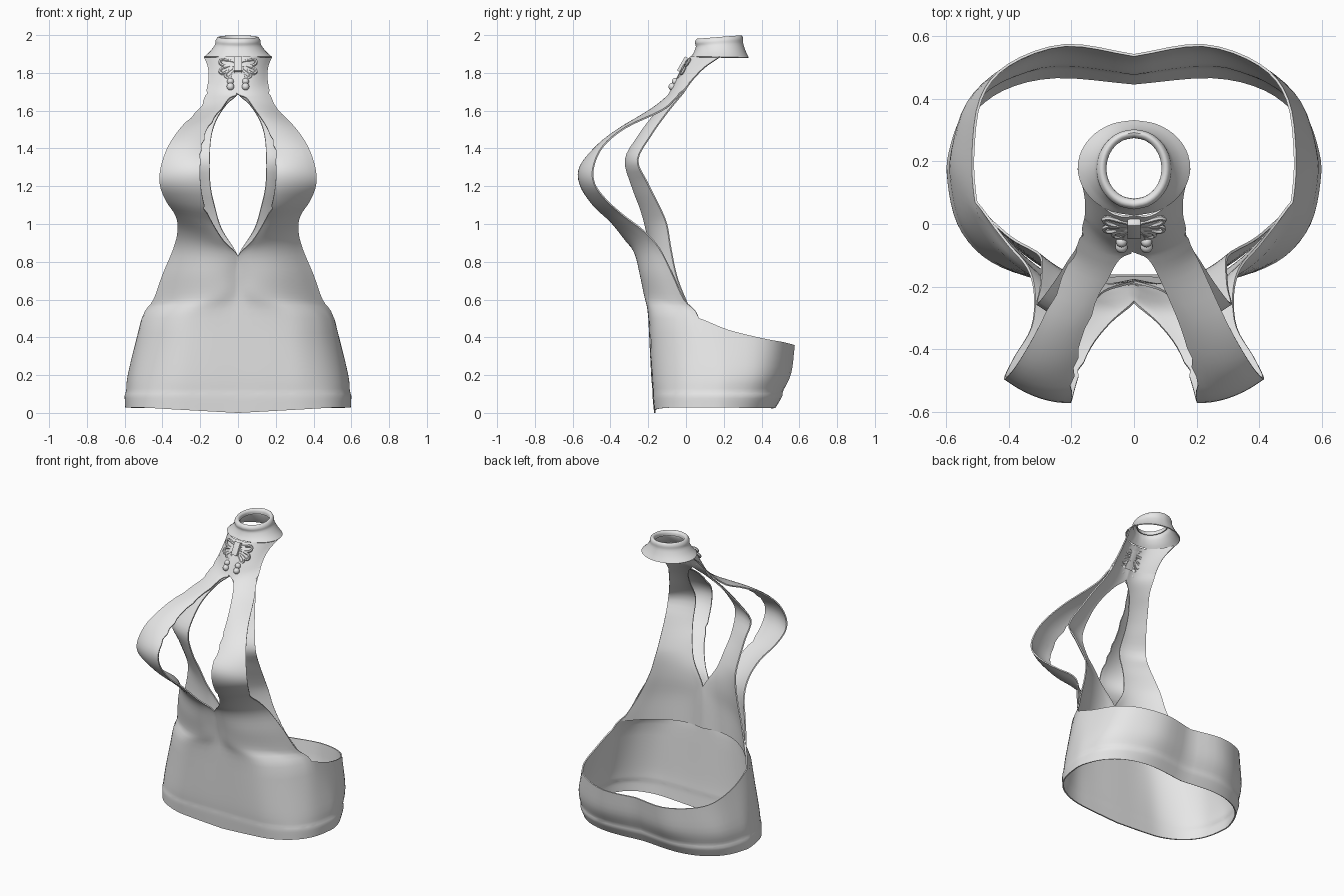
import bpy, bmesh, math
from mathutils import Vector as V

if "Cube" in bpy.data.objects:
    bpy.data.objects.remove(bpy.data.objects["Cube"])

grey = bpy.data.materials.new("knit_grey")
grey.diffuse_color = (0.8, 0.8, 0.8, 1)
grey.use_nodes = True
grey.node_tree.nodes["Principled BSDF"].inputs["Base Color"].default_value = grey.diffuse_color


def smooth_path(pts, n):
    """Smooth path through all points, n steps per span."""
    p = [2 * pts[0] - pts[1]] + list(pts) + [2 * pts[-1] - pts[-2]]
    out = []
    for i in range(1, len(p) - 2):
        a, b, c, d = p[i - 1:i + 3]
        for k in range(n):
            t = k / n
            out.append(0.5 * (2 * b + (c - a) * t + (2 * a - 5 * b + 4 * c - d) * t * t
                              + (3 * b - a - 3 * c + d) * t ** 3))
    return out + [pts[-1].copy()]


def patch(rows, nu=4, nv=4, skip=0):
    """Smooth grid of points through coarse rows."""
    fine = [smooth_path(r, nu) for r in rows]
    cols = [smooth_path(list(c), nv) for c in zip(*fine)]
    for c in cols:
        for q in c:
            q.x = max(q.x, 0)
    return [list(r) for r in zip(*cols)][skip:]


def cloth(name, grids, merge=0.003, thick=0.008):
    """Mirrored, welded thin sheet made from half grids."""
    bm = bmesh.new()
    for g in grids:
        for s in (1, -1):
            vs = [[bm.verts.new((s * p.x, p.y, p.z)) for p in r] for r in g]
            for r0, r1 in zip(vs, vs[1:]):
                for i in range(len(r0) - 1):
                    f = (r0[i], r0[i + 1], r1[i + 1], r1[i])
                    bm.faces.new(f if s > 0 else f[::-1])
    bmesh.ops.remove_doubles(bm, verts=bm.verts, dist=merge)
    bmesh.ops.recalc_face_normals(bm, faces=bm.faces)
    me = bpy.data.meshes.new(name)
    bm.to_mesh(me)
    bm.free()
    ob = bpy.data.objects.new(name, me)
    bpy.context.collection.objects.link(ob)
    m = ob.modifiers.new("thickness", 'SOLIDIFY')
    m.thickness, m.offset = thick, 0
    finish(ob)


def finish(ob):
    bpy.ops.object.select_all(action='DESELECT')
    ob.select_set(True)
    bpy.context.view_layer.objects.active = ob
    bpy.ops.object.convert(target='MESH')
    ob = bpy.context.object
    ob.data.materials.clear()
    ob.data.materials.append(grey)
    bpy.ops.object.shade_smooth_by_angle(angle=math.radians(50))


def strip(a, b, bulge):
    """Row from the centre or keyhole edge to the armhole edge, bowed forward."""
    a, b = V(a), V(b)
    return [a.lerp(b, t / 5) - V((0, bulge * 4 * (t / 5) * (1 - t / 5), 0)) for t in range(6)]


# Hip band: half outlines from front centre round to back centre
low = [V((x, y, 0.028 * min(1, x / 0.5 + max(0, y) * 2))) for x, y in (
    (0, -.165), (.2, -.165), (.35, -.155), (.48, -.10), (.56, 0), (.59, .13),
    (.585, .22), (.53, .34), (.42, .43), (.25, .47), (0, .45))]
mid = [V((x, y, .21)) for x, y in (
    (0, -.18), (.2, -.18), (.34, -.165), (.46, -.1), (.54, 0), (.573, .13),
    (.573, .24), (.53, .39), (.42, .49), (.24, .553), (0, .52))]
rim = [V(p) for p in (
    (0, -.195, .5), (.2, -.193, .5), (.32, -.165, .5), (.42, -.09, .5), (.48, 0, .5),
    (.505, .07, .5), (.515, .22, .44), (.49, .40, .395), (.40, .51, .375),
    (.22, .572, .358), (0, .54, .352))]


def hem(t, z, s):
    return [V((p.x * s, p.y * s, z)) for p in (a.lerp(b, t) for a, b in zip(low, mid))]


band_rows = [low, hem(.35, .09, 1.014), hem(.45, .115, 1.004), mid, rim]

# Outer front: waist, keyhole straps over the bust, neck
outer = [mid[:6], rim[:6]] + [strip(*r) for r in (
    ((0, -.20, .62), (.445, -.01, .60), .085),
    ((0, -.222, .73), (.398, -.07, .73), .075),
    ((0, -.25, .83), (.34, -.14, .87), .06),
    ((.075, -.315, .91), (.318, -.225, .965), .03),
    ((.138, -.395, 1.01), (.328, -.33, 1.045), .025),
    ((.178, -.49, 1.10), (.38, -.42, 1.125), .02),
    ((.198, -.56, 1.21), (.412, -.483, 1.21), .02),
    ((.2, -.557, 1.31), (.407, -.49, 1.30), .02),
    ((.185, -.455, 1.42), (.368, -.44, 1.41), .02),
    ((.15, -.33, 1.515), (.30, -.32, 1.51), .015),
    ((.085, -.18, 1.61), (.212, -.13, 1.60), .015),
    ((.045, -.11, 1.665), (.178, -.06, 1.66), .015),
    ((0, -.085, 1.69), (.162, 0, 1.72), .025),
    ((0, -.05, 1.76), (.154, .04, 1.77), .03),
    ((0, -.01, 1.83), (.157, .10, 1.83), .04),
    ((0, .03, 1.885), (.178, .18, 1.885), .055))]
cloth("band_and_front", [patch(band_rows), patch(outer, skip=4)], merge=0.01)

# Inner front: flatter straps behind the outer ones
inner = [strip(*r) for r in (
    ((0, -.18, .55), (.468, .02, .55), .085),
    ((0, -.18, .72), (.392, -.045, .71), .065),
    ((0, -.185, .83), (.33, -.08, .87), .045),
    ((.085, -.21, .97), (.302, -.10, .99), .02),
    ((.12, -.24, 1.08), (.295, -.13, 1.07), .015),
    ((.146, -.285, 1.2), (.30, -.205, 1.22), .012),
    ((.15, -.32, 1.34), (.31, -.255, 1.34), .012),
    ((.142, -.255, 1.46), (.255, -.185, 1.47), .012),
    ((.115, -.19, 1.55), (.21, -.115, 1.57), .01),
    ((.06, -.12, 1.635), (.175, -.06, 1.64), .01),
    ((0, -.075, 1.69), (.16, -.01, 1.70), .02),
    ((0, -.045, 1.75), (.154, .02, 1.75), .025))]
cloth("inner_front", [patch(inner)])

# Rolled collar: (half width, front y, back y, front z, back z)
collar = []
for rx, y0, y1, z0, z1 in ((.178, .03, .33, 1.885, 1.88), (.145, .045, .313, 1.91, 1.915),
                           (.12, .055, .30, 1.94, 1.955), (.116, .05, .30, 1.965, 1.985),
                           (.104, .06, .292, 1.982, 2.0), (.092, .075, .28, 1.975, 1.99),
                           (.092, .078, .278, 1.95, 1.965)):
    ring = []
    for k in range(9):
        t = math.pi * k / 8
        c = (1 - math.cos(t)) / 2
        ring.append(V((rx * math.sin(t), y0 + (y1 - y0) * c,
                       z0 + (z1 - z0) * c - (.004 if z1 > 1.98 else 0))))
    collar.append(ring)
cloth("collar", [patch(collar, 3, 3)], thick=0.006)


# Bow at the throat, lying on the sloped neck panel
def on_neck(x, z, lift=.012):
    return V((x, .02 + (z - 1.87) * .57 - lift + abs(x) * .12, z))


def cord(name, pts, radius, cyclic):
    cu = bpy.data.curves.new(name, 'CURVE')
    cu.dimensions, cu.bevel_depth, cu.bevel_resolution = '3D', radius, 1
    cu.resolution_u, cu.use_fill_caps = 4, True
    sp = cu.splines.new('BEZIER')
    sp.bezier_points.add(len(pts) - 1)
    for b, p in zip(sp.bezier_points, pts):
        b.co = on_neck(*p)
        b.handle_left_type = b.handle_right_type = 'AUTO'
    sp.use_cyclic_u = cyclic
    ob = bpy.data.objects.new(name, cu)
    bpy.context.collection.objects.link(ob)
    finish(ob)


loops = (((.01, 1.842), (.055, 1.866), (.094, 1.866), (.09, 1.846), (.05, 1.836)),
         ((.01, 1.832), (.055, 1.832), (.094, 1.815), (.086, 1.797), (.05, 1.812)),
         ((.01, 1.824), (.04, 1.81), (.066, 1.785), (.056, 1.775), (.03, 1.796)))
for s, side in ((1, "right"), (-1, "left")):
    for i, loop in enumerate(loops):
        cord(f"bow_loop_{side}_{i}", [(s * x, z) for x, z in loop], .008, True)
    cord(f"bow_tail_{side}", [(s * .01, 1.825), (s * .03, 1.79), (s * .04, 1.73)], .007, False)
    for i, (z, r) in enumerate(((1.755, .018), (1.727, .02))):
        bpy.ops.mesh.primitive_uv_sphere_add(segments=16, ring_count=10, radius=r,
                                             location=on_neck(s * .04, z, .016))
        bpy.context.object.name = f"bow_bead_{side}_{i}"
        finish(bpy.context.object)

# Knot
bpy.ops.mesh.primitive_cube_add(size=1, location=on_neck(0, 1.843, .018))
knot = bpy.context.object
knot.name = "bow_knot"
knot.scale = (.042, .03, .085)
knot.rotation_euler.x = -math.atan(.57)
bv = knot.modifiers.new("round", 'BEVEL')
bv.width, bv.segments = .008, 2
finish(knot)
